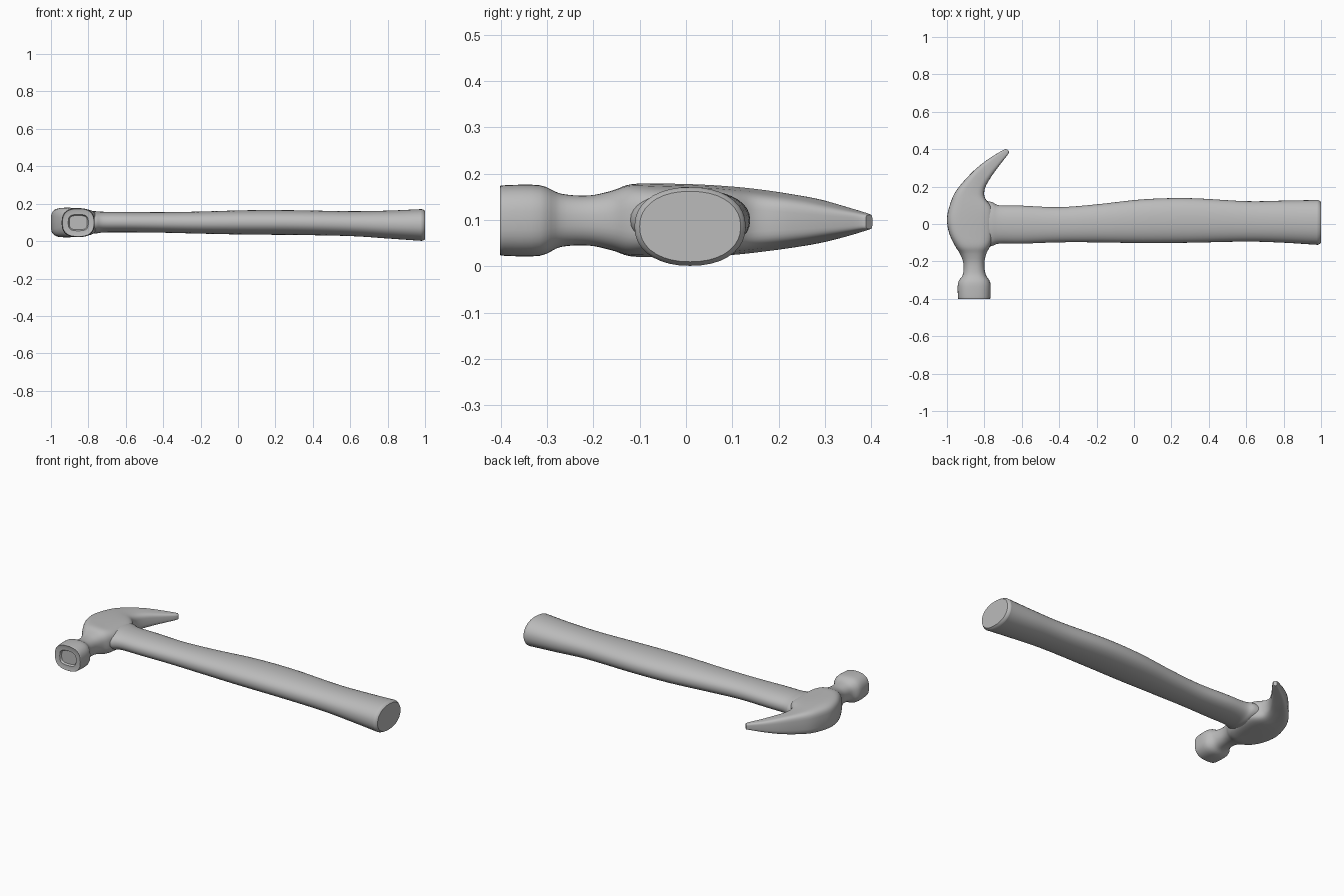
import bpy, bmesh, math
from mathutils import Vector

if "Cube" in bpy.data.objects:
    bpy.data.objects.remove(bpy.data.objects["Cube"], do_unlink=True)

grey = bpy.data.materials.new("plain grey")
grey.use_nodes = True
grey.diffuse_color = (0.5, 0.5, 0.5, 1)
grey.node_tree.nodes["Principled BSDF"].inputs["Base Color"].default_value = grey.diffuse_color

SIDES = 36


def smooth_stations(stations, steps):
    """Catmull-Rom interpolation of the station tuples."""
    out = []
    last = len(stations) - 1
    for i in range(last):
        a, b, c, d = (stations[min(max(k, 0), last)] for k in range(i - 1, i + 3))
        for s in range(steps):
            t = s / steps
            out.append([q + 0.5 * t * (r - p + t * (2 * p - 5 * q + 4 * r - e + t * (3 * (q - r) + e - p)))
                        for p, q, r, e in zip(a, b, c, d)])
    return out + [list(stations[-1])]


def ring(bm, outer, inner, z0, z1, power, taper):
    """Rounded section spanning outer to inner, narrower in height at inner."""
    outer, inner = Vector(outer), Vector(inner)
    verts = []
    for k in range(SIDES):
        a = 2 * math.pi * k / SIDES
        u, v = (math.copysign(abs(f) ** (2 / power), f) for f in (math.cos(a), math.sin(a)))
        p = outer.lerp(inner, (u + 1) / 2)
        v *= 1 - taper * (u + 1) / 2
        verts.append(bm.verts.new((p.x, p.y, (z0 + z1) / 2 + v * (z1 - z0) / 2)))
    return verts


def loft(name, rings_data, hollow_face=False):
    bm = bmesh.new()
    rings = [ring(bm, r[0:2], r[2:4], *r[4:8]) for r in rings_data]
    for a, b in zip(rings, rings[1:]):
        for k in range(SIDES):
            n = (k + 1) % SIDES
            bm.faces.new((a[k], a[n], b[n], b[k]))
    face = bm.faces.new(rings[0])
    bm.faces.new(rings[-1])
    bmesh.ops.recalc_face_normals(bm, faces=bm.faces)
    if hollow_face:
        # Shallow recess in the striking face
        bmesh.ops.inset_region(bm, faces=[face], thickness=0.028)
        bmesh.ops.inset_region(bm, faces=[face], thickness=0.006, depth=-0.01)
    mesh = bpy.data.meshes.new(name)
    bm.to_mesh(mesh)
    bm.free()
    mesh.materials.append(grey)
    obj = bpy.data.objects.new(name, mesh)
    bpy.context.collection.objects.link(obj)
    bpy.ops.object.select_all(action='DESELECT')
    obj.select_set(True)
    bpy.context.view_layer.objects.active = obj
    bpy.ops.object.shade_smooth_by_angle(angle=math.radians(40))
    return obj


# Handle: x, y low, y high, z low, z high
handle = [
    (-0.88, -0.13, 0.13, 0.04, 0.16),
    (-0.77, -0.12, 0.12, 0.04, 0.16),
    (-0.72, -0.105, 0.10, 0.046, 0.157),
    (-0.60, -0.105, 0.098, 0.047, 0.156),
    (-0.40, -0.098, 0.09, 0.045, 0.155),
    (-0.20, -0.098, 0.105, 0.04, 0.158),
    (0.05, -0.102, 0.132, 0.035, 0.165),
    (0.30, -0.10, 0.138, 0.033, 0.165),
    (0.60, -0.094, 0.122, 0.027, 0.16),
    (0.80, -0.10, 0.125, 0.014, 0.163),
    (0.96, -0.11, 0.128, 0.003, 0.17),
    (0.985, -0.11, 0.128, 0.002, 0.17),
    (1.0, -0.10, 0.118, 0.01, 0.162),
]
loft("handle", [(x, y0, x, y1, z0, z1, 2.2, 0)
                for x, y0, y1, z0, z1 in smooth_stations(handle, 5)])

# Head, striking face to claw tip:
# outer x, y, inner x, y, z low, z high, squareness, taper
head = [
    (-0.936, -0.40, -0.772, -0.40, 0.027, 0.171, 2.6, 0),
    (-0.941, -0.393, -0.768, -0.393, 0.023, 0.175, 2.6, 0),
    (-0.941, -0.315, -0.768, -0.315, 0.023, 0.175, 2.6, 0),
    (-0.915, -0.27, -0.793, -0.27, 0.042, 0.157, 2.4, 0),
    (-0.912, -0.21, -0.80, -0.21, 0.045, 0.153, 2.4, 0),
    (-0.93, -0.16, -0.79, -0.16, 0.033, 0.165, 2.6, 0.05),
    (-0.955, -0.12, -0.77, -0.12, 0.018, 0.181, 3.2, 0.12),
    (-0.988, -0.05, -0.755, -0.07, 0.015, 0.184, 3.8, 0.18),
    (-1.0, 0.03, -0.75, 0.04, 0.016, 0.182, 4, 0.2),
    (-0.982, 0.11, -0.76, 0.09, 0.02, 0.177, 4, 0.2),
    (-0.953, 0.175, -0.797, 0.14, 0.027, 0.17, 4, 0.2),
    (-0.90, 0.24, -0.797, 0.19, 0.036, 0.16, 4, 0.2),
    (-0.84, 0.30, -0.765, 0.25, 0.047, 0.148, 4, 0.2),
    (-0.77, 0.353, -0.718, 0.315, 0.062, 0.131, 4, 0.18),
    (-0.70, 0.395, -0.674, 0.372, 0.077, 0.116, 4, 0.1),
    (-0.683, 0.402, -0.668, 0.388, 0.08, 0.112, 4, 0.1),
]
loft("hammer_head", smooth_stations(head, 4), hollow_face=True)
